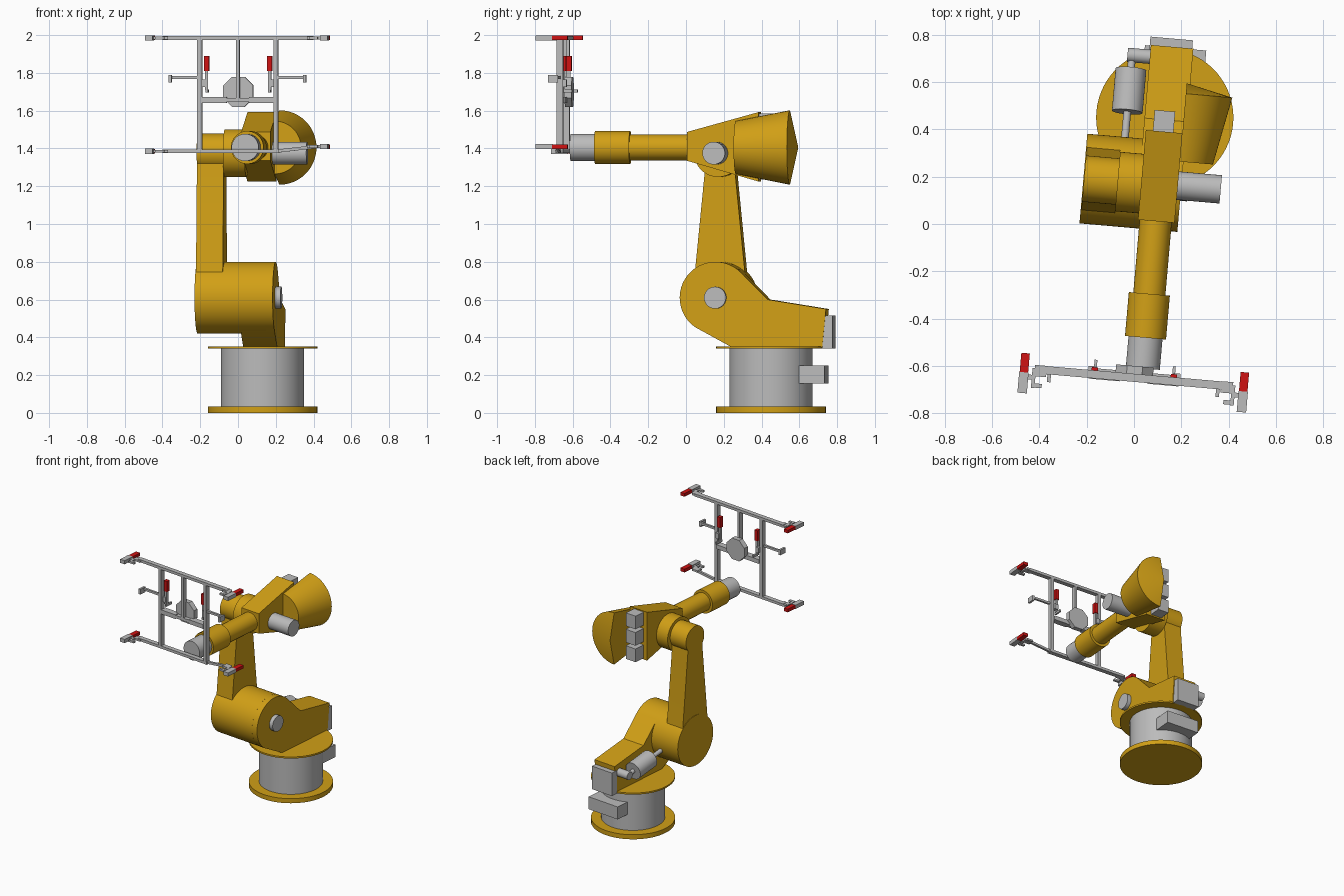
import bpy, bmesh, math
from mathutils import Matrix, Vector

old = bpy.data.objects.get("Cube")
if old:
    bpy.data.objects.remove(old, do_unlink=True)


def material(name, rgb):
    m = bpy.data.materials.new(name)
    m.use_nodes = True
    m.diffuse_color = (*rgb, 1)
    m.node_tree.nodes["Principled BSDF"].inputs["Base Color"].default_value = (*rgb, 1)
    return m


ORANGE = material("orange_paint", (0.64, 0.35, 0.008))
GREY = material("grey_metal", (0.50, 0.50, 0.50))
RED = material("red_handle", (0.62, 0.006, 0.006))

# The whole robot stands on the base centre, turned slightly about z
ROBOT = Matrix.Translation((0.13, 0.45, 0)) @ Matrix.Rotation(math.radians(-5), 4, 'Z')
TOOL = ROBOT @ Matrix.Translation((-0.034, -1.107, 0))


def finish(name, bm, mat, frame=ROBOT):
    bmesh.ops.recalc_face_normals(bm, faces=bm.faces)
    me = bpy.data.meshes.new(name)
    bm.to_mesh(me)
    bm.free()
    me.materials.append(mat)
    ob = bpy.data.objects.new(name, me)
    bpy.context.collection.objects.link(ob)
    ob.matrix_world = frame
    bpy.ops.object.select_all(action='DESELECT')
    ob.select_set(True)
    bpy.context.view_layer.objects.active = ob
    bpy.ops.object.shade_smooth_by_angle(angle=math.radians(30))
    return ob


def box(name, x, y, z, mat=GREY, frame=ROBOT):
    """Box from (min, max) pairs."""
    bm = bmesh.new()
    size = [b - a for a, b in (x, y, z)]
    mid = [(a + b) / 2 for a, b in (x, y, z)]
    bmesh.ops.create_cube(bm, size=1, matrix=Matrix.Translation(mid) @ Matrix.Diagonal((*size, 1)))
    return finish(name, bm, mat, frame)


def rod(name, a, b, r, mat=GREY, sides=48, frame=ROBOT, turn=0):
    """Cylinder between two points."""
    a, b = Vector(a), Vector(b)
    rot = (b - a).to_track_quat('Z', 'Y').to_matrix().to_4x4()
    bm = bmesh.new()
    bmesh.ops.create_cone(bm, cap_ends=True, segments=sides, radius1=r, radius2=r, depth=(b - a).length,
                          matrix=Matrix.Translation((a + b) / 2) @ rot @ Matrix.Rotation(turn, 4, 'Z'))
    return finish(name, bm, mat, frame)


def plate(name, profile, x0, x1, mat=ORANGE):
    """Side profile (y, z) extruded across x."""
    bm = bmesh.new()
    f = bm.faces.new([bm.verts.new((x0, y, z)) for y, z in profile])
    ext = bmesh.ops.extrude_face_region(bm, geom=[f])
    bmesh.ops.translate(bm, vec=(x1 - x0, 0, 0),
                        verts=[g for g in ext["geom"] if isinstance(g, bmesh.types.BMVert)])
    return finish(name, bm, mat)


# Pedestal
rod("base_flange", (0, 0, 0), (0, 0, 0.035), 0.29, ORANGE, 64)
rod("pedestal", (0, 0, 0.035), (0, 0, 0.34), 0.22, GREY, 64)
rod("turntable", (0, 0, 0.34), (0, 0, 0.352), 0.29, ORANGE, 64)
box("base_connector_box", (-0.11, 0.15), (0.15, 0.297), (0.155, 0.25))

# Shoulder: side profile with a round nose, plus the barrel
SY, SZ, SR = -0.287, 0.61, 0.19
nose = [(SY + SR * math.cos(math.radians(t)), SZ + SR * math.sin(math.radians(t)))
        for t in [44.6 + i * (235 - 44.6) / 24 for i in range(25)]]
plate("shoulder_body", nose + [(-0.205, 0.35), (0.28, 0.345), (0.30, 0.55), (-0.01, 0.60)], -0.085, 0.095)
rod("shoulder_barrel", (-0.32, SY, SZ), (0.05, SY, SZ), SR, ORANGE, 64)
rod("shoulder_cap", (0.09, SY, SZ), (0.125, SY, SZ), 0.058)
box("shoulder_rear_box", (-0.09, 0.09), (0.28, 0.335), (0.34, 0.515))

# Counterbalance cylinder beside the shoulder
rod("balancer_pivot", (-0.18, 0.25, 0.49), (-0.08, 0.25, 0.49), 0.03)
rod("balancer_rod", (-0.16, 0.25, 0.49), (-0.16, -0.11, 0.55), 0.016)
rod("balancer_cylinder", (-0.16, 0.19, 0.50), (-0.16, 0.01, 0.53), 0.065)

# Lower arm and elbow
EZ = 1.38
plate("lower_arm", [(SY - 0.142, 0.65), (SY + 0.142, 0.65), (SY + 0.078, 1.30),
                    (SY + 0.075, EZ), (SY - 0.075, EZ), (SY - 0.078, 1.30)], -0.317, -0.175)
rod("elbow_end", (-0.317, SY, EZ), (-0.17, SY, EZ), 0.098, ORANGE)
rod("elbow_hub", (-0.175, SY, EZ - 0.005), (-0.06, SY, EZ - 0.005), 0.126, ORANGE)
rod("elbow_motor", (0.06, SY + 0.005, 1.375), (0.262, SY + 0.005, 1.375), 0.06)

# Forearm housing, tube and wrist
AZ = 1.405
plate("forearm_housing", [(-0.44, 1.335), (-0.06, 1.225), (-0.06, 1.592), (-0.44, 1.487)], -0.075, 0.08)
rod("forearm_tube", (0, -0.43, AZ), (0, -0.76, AZ), 0.068, ORANGE)
rod("forearm_collar", (0, -0.748, AZ), (0, -0.934, AZ), 0.087, ORANGE)
rod("wrist", (0, -0.93, AZ), (0, -1.064, AZ), 0.072)

# Half-round bell cover on the forearm's side
bm = bmesh.new()
pts = [bm.verts.new((0.08, y, AZ + r)) for r, y in ((0, -0.18), (0.14, -0.18), (0.197, 0.108), (0, 0.152))]
edges = [bm.edges.new(p) for p in zip(pts, pts[1:])]
bmesh.ops.spin(bm, geom=pts + edges, cent=(0.08, 0, AZ), axis=(0, 1, 0), angle=math.pi, steps=32)
bmesh.ops.remove_doubles(bm, verts=bm.verts, dist=1e-4)
if sum(v.co.x for v in bm.verts) / len(bm.verts) < 0.08:
    bmesh.ops.scale(bm, vec=(-1, 1, 1), verts=bm.verts, space=Matrix.Translation((-0.08, 0, 0)))
bmesh.ops.holes_fill(bm, edges=[e for e in bm.edges if e.is_boundary], sides=0)
finish("forearm_bell", bm, ORANGE)

# Three wrist motors stacked behind the housing
for i in range(3):
    z = 1.285 + 0.125 * i
    box(f"wrist_motor_{i + 1}", (-0.045, 0.042), (-0.065, 0.028), (z - 0.05, z + 0.05))


# Gripper frame
def tool_box(name, x, y, z, mat=GREY):
    return box(name, x, y, z, mat, TOOL)


TOP, LOW, D = 1.985, 1.385, (-0.017, 0.017)
tool_box("frame_top_bar", (-0.40, 0.40), D, (TOP - 0.01, TOP + 0.01))
tool_box("frame_bottom_bar", (-0.40, 0.22), D, (LOW - 0.01, LOW + 0.01))
rod("frame_bottom_end", (0.20, 0, LOW), (0.41, 0, LOW + 0.024), 0.012, sides=4, frame=TOOL, turn=math.pi / 4)
tool_box("frame_middle_bar", (-0.20, 0.20), D, (1.645, 1.667))
tool_box("frame_centre_post", (-0.01, 0.01), D, (1.66, TOP))
rod("tool_flange", (0, 0.012, 1.70), (0, 0.05, 1.70), 0.086, sides=8, frame=TOOL, turn=math.pi / 8)

for s, side in ((1, "left"), (-1, "right")):
    def span(a, b):
        return tuple(sorted((s * a, s * b)))

    tool_box(f"frame_post_{side}", span(0.19, 0.215), D, (LOW, TOP))
    tool_box(f"middle_tab_{side}", span(0.06, 0.19), (-0.02, 0.026), (1.64, 1.672))
    # Side finger with a hooked tip
    tool_box(f"finger_{side}", span(0.21, 0.365), (-0.012, 0.004), (1.768, 1.784))
    tool_box(f"finger_tip_{side}", span(0.35, 0.365), (-0.05, 0.004), (1.75, 1.79))
    # Upright toggle clamp
    tool_box(f"toggle_handle_{side}", span(0.154, 0.181), (0.0, 0.03), (1.81, 1.89), RED)
    tool_box(f"toggle_link_{side}", span(0.16, 0.176), (0.004, 0.024), (1.71, 1.815))
    tool_box(f"toggle_mount_{side}", span(0.165, 0.195), (0.0, 0.034), (1.725, 1.765))
    tool_box(f"toggle_pin_{side}", span(0.16, 0.172), (0.0, 0.062), (1.695, 1.712))
    # End clamps on both long bars
    for z, level in ((TOP, "top"), (LOW + (0.025 if s > 0 else 0), "bottom")):
        n = f"{level}_{side}"
        thin, thick = (z - 0.007, z + 0.007), (z - 0.014, z + 0.014)
        tool_box(f"clamp_handle_{n}", span(0.447, 0.483), (-0.017, 0.064), (z - 0.012, z + 0.012), RED)
        tool_box(f"clamp_jaw_{n}", span(0.445, 0.485), (-0.105, -0.017), thick)
        tool_box(f"clamp_link_{n}", span(0.425, 0.45), (-0.045, -0.025), thin)
        tool_box(f"clamp_post_{n}", span(0.415, 0.43), (-0.08, 0.005), thin)
        tool_box(f"clamp_foot_{n}", span(0.385, 0.42), (-0.078, -0.06), thin)
        tool_box(f"clamp_base_{n}", span(0.37, 0.42), (-0.03, 0.018), thin)
